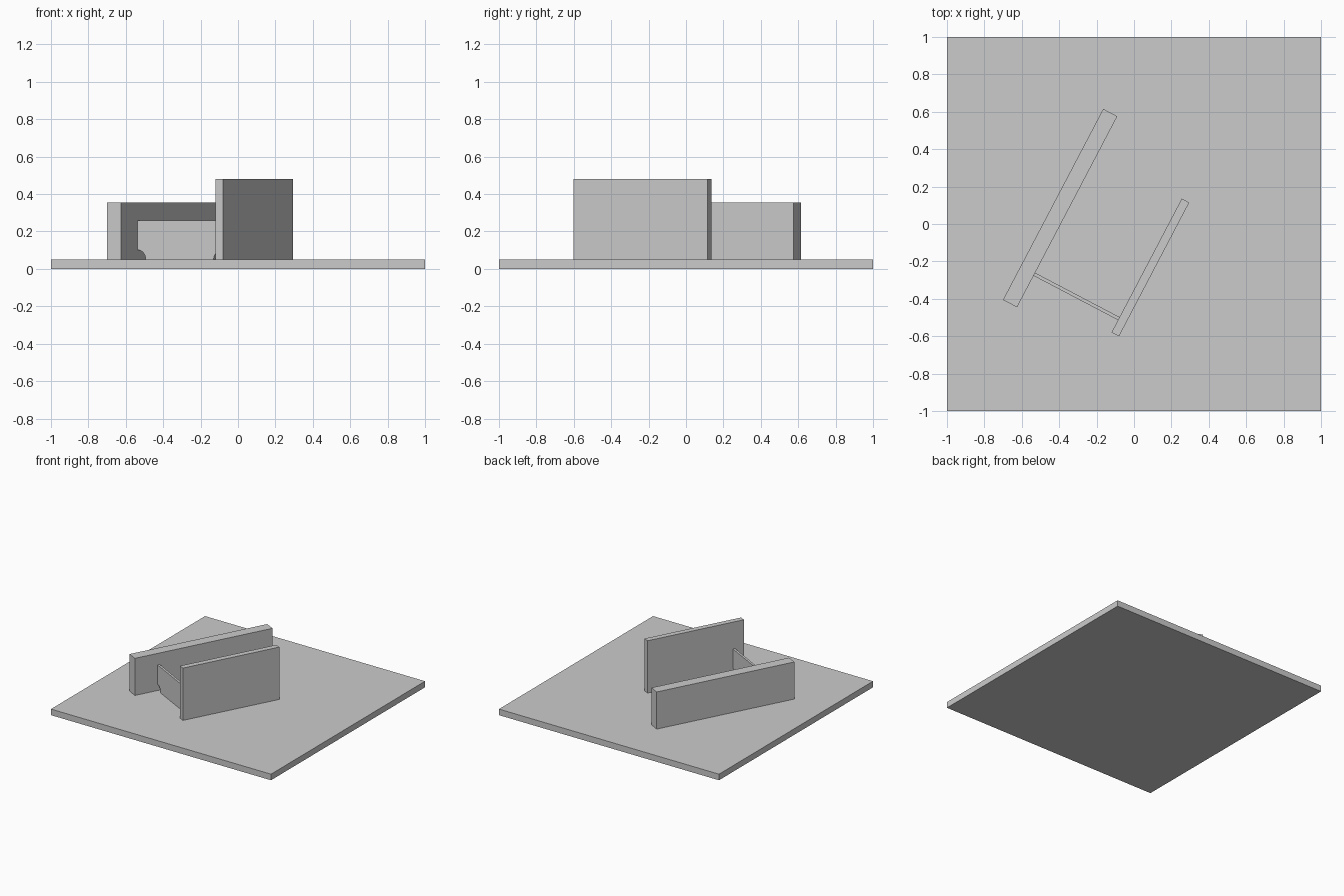
import bpy, bmesh
from math import radians, sin, cos, pi
from mathutils import Matrix

cube = bpy.data.objects.get("Cube")
if cube:
    bpy.data.objects.remove(cube, do_unlink=True)

grey = bpy.data.materials.new("plain grey")
grey.use_nodes = True
colour = (0.6, 0.6, 0.6, 1)
grey.diffuse_color = colour
grey.node_tree.nodes["Principled BSDF"].inputs["Base Color"].default_value = colour

FLOOR = 0.05          # top of the base slab
TURN = radians(-27.7)  # the whole wall group is turned about z


def slab(name, outline, thickness, x, y, z, turn=0):
    """Extrude an outline in the local x-z plane, centred on local y."""
    bm = bmesh.new()
    verts = [bm.verts.new((u, -thickness / 2, v)) for u, v in outline]
    face = bm.faces.new(verts)
    new = bmesh.ops.extrude_face_region(bm, geom=[face])["geom"]
    moved = [g for g in new if isinstance(g, bmesh.types.BMVert)]
    bmesh.ops.translate(bm, verts=moved, vec=(0, thickness, 0))
    bmesh.ops.recalc_face_normals(bm, faces=bm.faces)
    mesh = bpy.data.meshes.new(name)
    bm.to_mesh(mesh)
    bm.free()
    mesh.materials.append(grey)
    obj = bpy.data.objects.new(name, mesh)
    obj.matrix_world = Matrix.Translation((x, y, z)) @ Matrix.Rotation(turn, 4, "Z")
    bpy.context.collection.objects.link(obj)
    return obj


def rectangle(width, height):
    w = width / 2
    return [(-w, 0), (w, 0), (w, height), (-w, height)]


# Base and the two parallel walls
slab("base", rectangle(2, FLOOR), 2, 0, 0, 0)
slab("long_wall", rectangle(0.085, 0.305), 1.153, -0.395, 0.085, FLOOR, TURN)
slab("short_wall", rectangle(0.045, 0.43), 0.808, 0.0875, -0.2325, FLOOR, TURN)

# Cross panel with a quarter-round drain notch at each lower corner
half, radius, steps = 0.257, 0.052, 10
arc = [(half - radius * cos(a), radius * sin(a))
       for a in (pi / 2 * i / steps for i in range(steps + 1))]
right = arc + [(half, 0.21)]
left = [(-u, v) for u, v in reversed(right)]
slab("cross_panel", right + left, 0.018, -0.3075, -0.387, FLOOR, TURN)
